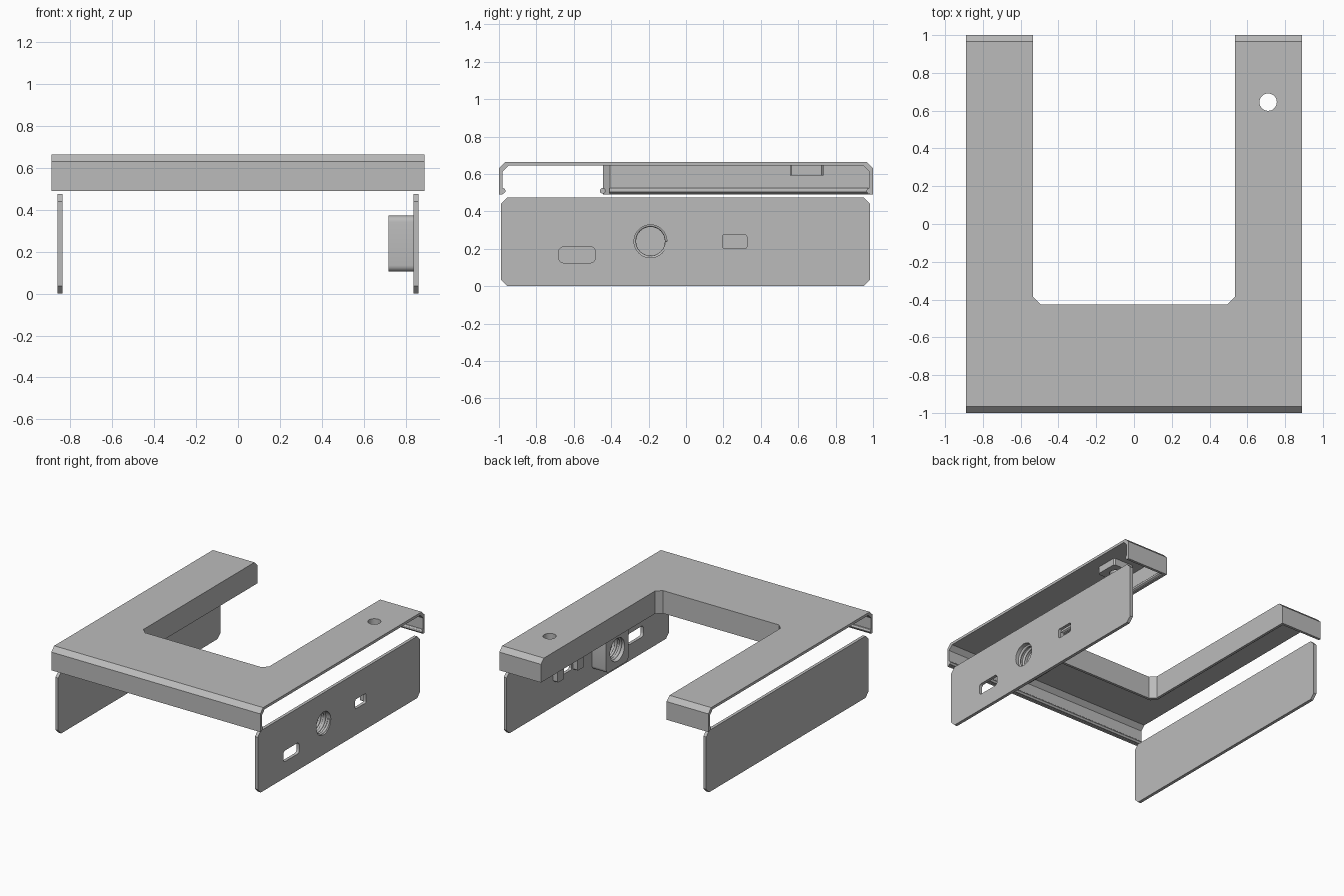
import bpy, bmesh
from math import sin, cos, pi

cube = bpy.data.objects.get("Cube")
if cube:
    bpy.data.objects.remove(cube, do_unlink=True)

grey = bpy.data.materials.new("plain grey")
grey.use_nodes = True
colour = (0.5, 0.5, 0.5, 1)
grey.diffuse_color = colour
grey.node_tree.nodes["Principled BSDF"].inputs["Base Color"].default_value = colour


def prism(name, outline, axis, low, high):
    """Extrude a 2D outline along an axis (x: outline is y,z; z: outline is x,y)."""
    bm = bmesh.new()
    place = (lambda p, t: (t, *p)) if axis == "x" else (lambda p, t: (*p, t))
    face = bm.faces.new([bm.verts.new(place(p, low)) for p in outline])
    new = bmesh.ops.extrude_face_region(bm, geom=[face])["geom"]
    step = place((0, 0), high - low)
    bmesh.ops.translate(bm, vec=step, verts=[v for v in new if isinstance(v, bmesh.types.BMVert)])
    bmesh.ops.recalc_face_normals(bm, faces=bm.faces)
    mesh = bpy.data.meshes.new(name)
    bm.to_mesh(mesh)
    bm.free()
    mesh.materials.append(grey)
    obj = bpy.data.objects.new(name, mesh)
    bpy.context.collection.objects.link(obj)
    return obj


def cut(obj, *cutters):
    for cutter in cutters:
        mod = obj.modifiers.new("cut", "BOOLEAN")
        mod.operation, mod.solver, mod.object = "DIFFERENCE", "EXACT", cutter
        bpy.context.view_layer.objects.active = obj
        bpy.ops.object.modifier_apply(modifier=mod.name)
        bpy.data.objects.remove(cutter, do_unlink=True)
    return obj


def smooth(obj):
    bpy.ops.object.select_all(action="DESELECT")
    obj.select_set(True)
    bpy.context.view_layer.objects.active = obj
    bpy.ops.object.shade_smooth_by_angle()


def circle(a, b, r, n=32):
    return [(a + r * cos(2 * pi * i / n), b + r * sin(2 * pi * i / n)) for i in range(n)]


def rounded(a0, a1, b0, b1, r, n=5):
    """Rectangle with rounded corners; n=1 gives chamfers."""
    centres = [(a1 - r, b1 - r), (a0 + r, b1 - r), (a0 + r, b0 + r), (a1 - r, b0 + r)]
    return [(a + r * cos(pi / 2 * (q + i / n)), b + r * sin(pi / 2 * (q + i / n)))
            for q, (a, b) in enumerate(centres) for i in range(n + 1)]


def arch(half, bottom, top, c):
    """Side profile of the cover with chamfered top edges."""
    return [(-half, bottom), (half, bottom), (half, top - c),
            (half - c, top), (-half + c, top), (-half, top - c)]


def notch(half, front, name):
    """Block filling the opening of the U."""
    c = 0.04
    outline = [(-half, 1.2), (-half, front + c), (-half + c, front),
               (half - c, front), (half, front + c), (half, 1.2)]
    return prism(name, outline, "z", 0.3, 0.9)


# U-shaped cover: thin shell, open below and at the outer sides
WALL = 0.02
cavity = cut(prism("cavity", arch(1 - WALL, 0.4, 0.665 - WALL, 0.033), "x", -1, 1),
             notch(0.535 + WALL, -0.425 - WALL, "cavity_notch"))
cover = prism("u_shaped_cover", arch(1, 0.49, 0.665, 0.035), "x", -0.89, 0.89)
cut(cover, notch(0.535, -0.425, "opening"), cavity,
    prism("cover_hole", circle(0.71, 0.645, 0.046), "z", 0.6, 0.7))
smooth(cover)

# Boss beneath the hole in the cover
boss = prism("cover_hole_boss", rounded(0.62, 0.8, 0.555, 0.735, 0.01, 1), "z", 0.592, 0.647)
cut(boss, prism("boss_hole", circle(0.71, 0.645, 0.046), "z", 0.5, 0.7))
smooth(boss)


# Snap beads along the lower inside edges of the walls
def bead_x(name, y, x0, x1):
    smooth(prism(name, circle(y, 0.51, 0.015, 12), "x", x0, x1))


bead_x("front_wall_bead", -0.98, -0.89, 0.89)
bead_x("inner_front_wall_bead", -0.446, -0.53, 0.53)
for side, s in (("left", 1), ("right", -1)):
    bead_x(side + "_back_wall_bead", 0.98, min(s * 0.54, s * 0.89), max(s * 0.54, s * 0.89))
    bead = prism(side + "_inner_wall_bead", circle(s * 0.556, 0.51, 0.015, 12), "z", -0.41, 0.98)
    # Stand the round section up along the wall
    for v in bead.data.vertices:
        angle_y, along = v.co.y, v.co.z
        v.co.y, v.co.z = along, angle_y
    bead.data.flip_normals()
    smooth(bead)

# Side panels
panels = {}
for side, s in (("left", 1), ("right", -1)):
    panels[side] = prism(side + "_side_panel", rounded(-0.99, 0.985, 0, 0.475, 0.036, 1),
                         "x", s * 0.85 - 0.012, s * 0.85 + 0.012)

HOLE = circle(-0.19, 0.24, 0.088)
cut(panels["left"],
    prism("port_slot", rounded(-0.68, -0.485, 0.125, 0.21, 0.025), "x", 0.7, 1),
    prism("small_slot", rounded(0.195, 0.325, 0.202, 0.275, 0.01), "x", 0.7, 1),
    prism("round_hole", HOLE, "x", 0.7, 1))
smooth(panels["left"])

# Threaded mounting block inside the left panel
block = prism("threaded_block", rounded(-0.325, -0.055, 0.105, 0.372, 0.03), "x", 0.718, 0.839)
smooth(cut(block, prism("block_hole", HOLE, "x", 0.6, 1)))

curve = bpy.data.curves.new("screw_thread", "CURVE")
curve.dimensions = "3D"
curve.bevel_depth, curve.bevel_resolution, curve.use_fill_caps = 0.011, 1, True
curve.materials.append(grey)
spline = curve.splines.new("POLY")
TURNS, STEPS = 3, 96
spline.points.add(STEPS)
for i, p in enumerate(spline.points):
    t = i / STEPS
    a = 2 * pi * TURNS * t
    p.co = (0.732 + 0.116 * t, -0.19 + 0.088 * cos(a), 0.24 + 0.088 * sin(a), 1)
bpy.context.collection.objects.link(bpy.data.objects.new("screw_thread", curve))

# Small posts on either side of the small slot
for name, y in (("front_slot_post", 0.14), ("back_slot_post", 0.38)):
    prism(name, rounded(y - 0.04, y + 0.04, 0.195, 0.28, 0.008, 1), "x", 0.80, 0.839)
